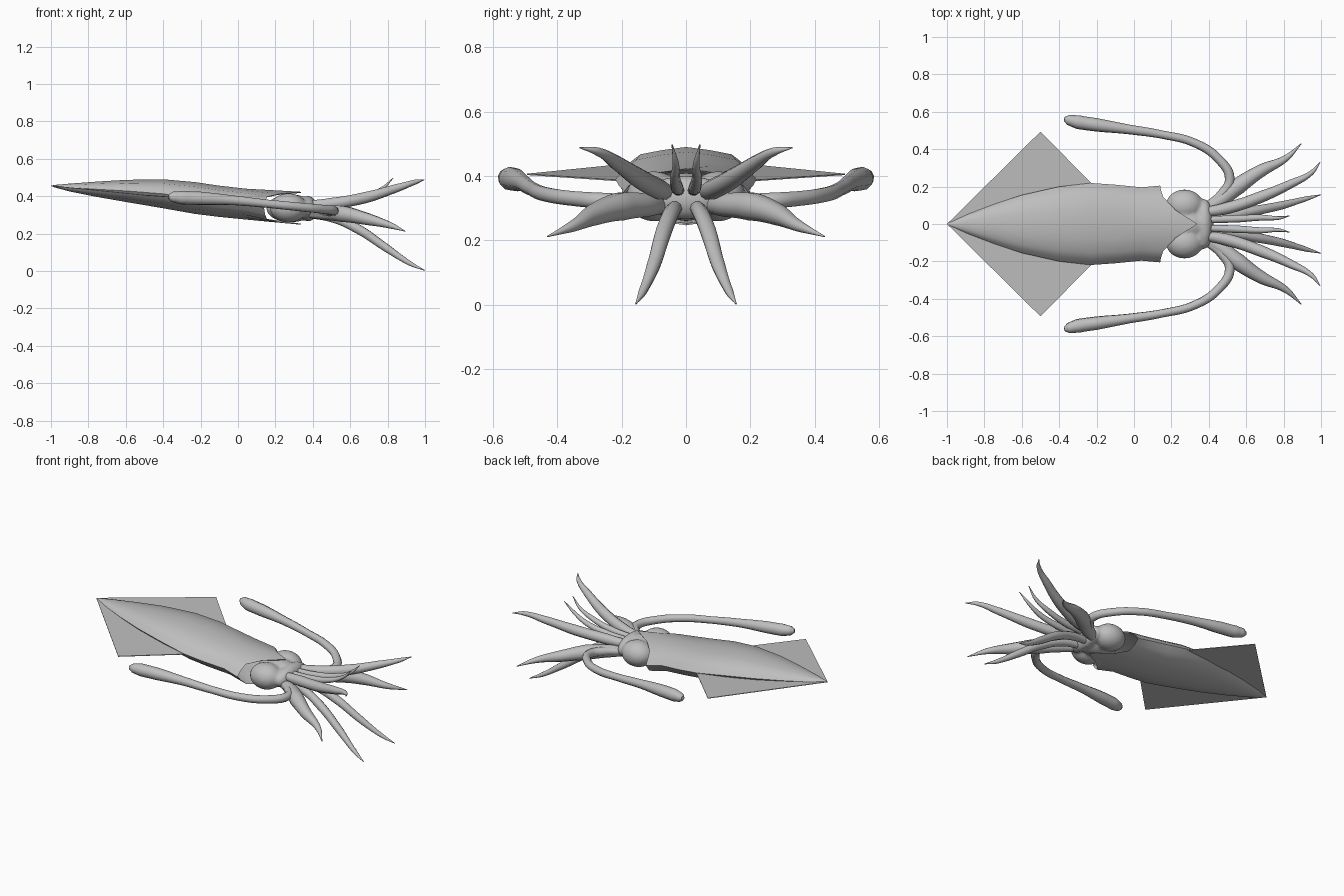
import bpy, bmesh, math

if "Cube" in bpy.data.objects:
    bpy.data.objects.remove(bpy.data.objects["Cube"])

grey = bpy.data.materials.new("squid grey")
grey.diffuse_color = (0.52, 0.52, 0.52, 1)
grey.use_nodes = True
grey.node_tree.nodes["Principled BSDF"].inputs["Base Color"].default_value = grey.diffuse_color


def finish(obj, angle=40):
    obj.data.materials.clear()
    obj.data.materials.append(grey)
    bpy.ops.object.select_all(action='DESELECT')
    obj.select_set(True)
    bpy.context.view_layer.objects.active = obj
    bpy.ops.object.convert(target='MESH')
    bpy.ops.object.shade_smooth_by_angle(angle=math.radians(angle))


def mesh_object(name, bm):
    bmesh.ops.recalc_face_normals(bm, faces=bm.faces)
    mesh = bpy.data.meshes.new(name)
    bm.to_mesh(mesh)
    bm.free()
    obj = bpy.data.objects.new(name, mesh)
    bpy.context.collection.objects.link(obj)
    return obj


# Mantle: rings along x (x, half width, top z, bottom z), open at the front
SIDES = 16
rows = [(-0.99, 0.006, 0.459, 0.449), (-0.9, 0.048, 0.467, 0.425),
        (-0.75, 0.105, 0.478, 0.395), (-0.6, 0.155, 0.487, 0.369),
        (-0.4, 0.2, 0.49, 0.335), (-0.23, 0.219, 0.475, 0.305),
        (-0.1, 0.21, 0.456, 0.289), (0.04, 0.196, 0.44, 0.275),
        (0.14, 0.205, 0.423, 0.247)]


def ring(bm, x, w, top, bot, lip=0.0):
    verts = []
    for i in range(SIDES):
        a = 2 * math.pi * i / SIDES
        k = 0.95 if i % 2 else 1.0
        s = abs(math.sin(a))
        px = x + lip * (0.03 * s ** 2 + 0.17 * s ** 14)
        verts.append(bm.verts.new((px, k * w * math.cos(a),
                                   (top + bot) / 2 + k * (top - bot) / 2 * math.sin(a))))
    return verts


bm = bmesh.new()
rings = [ring(bm, *r, lip=(1 if r is rows[-1] else 0)) for r in rows]
# inner wall of the opening, closed deep inside
rings.append(ring(bm, 0.135, 0.197, 0.417, 0.253, lip=1))
rings.append(ring(bm, 0.04, 0.186, 0.43, 0.285))
rings.append(ring(bm, -0.1, 0.12, 0.41, 0.32))
for a, b in zip(rings, rings[1:]):
    for i in range(SIDES):
        j = (i + 1) % SIDES
        bm.faces.new((a[i], a[j], b[j], b[i]))
bm.faces.new(rings[0])
bm.faces.new(rings[-1])
finish(mesh_object("mantle", bm), 50)

# Tail fin: one thin, slightly tilted diamond sheet
bm = bmesh.new()
outline = [(-1, 0, 0.455), (-0.5, -0.494, 0.405), (-0.225, -0.215, 0.386),
           (-0.225, 0.215, 0.386), (-0.5, 0.494, 0.405)]
layers = [[bm.verts.new((x, y, z + dz)) for x, y, z in outline] for dz in (-0.002, 0.002)]
for layer in layers:
    bm.faces.new((layer[0], layer[1], layer[4]))
    bm.faces.new((layer[1], layer[2], layer[3], layer[4]))
for i in range(5):
    j = (i + 1) % 5
    bm.faces.new((layers[0][i], layers[0][j], layers[1][j], layers[1][i]))
finish(mesh_object("tail_fin", bm), 20)

# Head: core, two eye bulges and a front collar fused into one smooth body
bm = bmesh.new()
blobs = [((0.28, 0, 0.335), (0.13, 0.09, 0.075)),
         ((0.27, 0.1, 0.337), (0.1, 0.085, 0.078)),
         ((0.27, -0.1, 0.337), (0.1, 0.085, 0.078)),
         ((0.375, 0, 0.333), (0.05, 0.135, 0.068))]
for centre, size in blobs:
    new = bmesh.ops.create_uvsphere(bm, u_segments=24, v_segments=16, radius=1)["verts"]
    bmesh.ops.scale(bm, vec=size, verts=new)
    bmesh.ops.translate(bm, vec=centre, verts=new)
head = mesh_object("head", bm)
fuse = head.modifiers.new("fuse", 'REMESH')
fuse.mode = 'VOXEL'
fuse.voxel_size = 0.01
soft = head.modifiers.new("soften", 'SMOOTH')
soft.iterations = 5
finish(head, 180)


# Arms and tentacles: tapered tubes through (x, y, z, radius), mirrored in y
def limb(name, points, side):
    curve = bpy.data.curves.new(name, 'CURVE')
    curve.dimensions = '3D'
    curve.bevel_depth = 1
    curve.bevel_resolution = 3
    curve.resolution_u = 6
    curve.use_fill_caps = True
    spline = curve.splines.new('BEZIER')
    spline.bezier_points.add(len(points) - 1)
    for p, (x, y, z, r) in zip(spline.bezier_points, points):
        p.co = (x, side * y, z)
        p.radius = r
        p.handle_left_type = p.handle_right_type = 'AUTO'
    obj = bpy.data.objects.new(name, curve)
    bpy.context.collection.objects.link(obj)
    finish(obj, 60)


limbs = {
    "top_arm": [(0.38, 0.022, 0.355, 0.018), (0.55, 0.028, 0.365, 0.02),
                (0.68, 0.034, 0.395, 0.016), (0.77, 0.032, 0.44, 0.01),
                (0.83, 0.043, 0.497, 0.002)],
    "upper_arm": [(0.36, 0.06, 0.35, 0.025), (0.5, 0.085, 0.36, 0.032),
                  (0.68, 0.145, 0.392, 0.031), (0.84, 0.215, 0.44, 0.023),
                  (0.95, 0.275, 0.476, 0.013), (0.995, 0.33, 0.488, 0.002)],
    "side_arm": [(0.36, 0.07, 0.31, 0.025), (0.46, 0.125, 0.31, 0.038),
                 (0.56, 0.205, 0.305, 0.045), (0.68, 0.285, 0.28, 0.034),
                 (0.81, 0.35, 0.245, 0.018), (0.895, 0.43, 0.212, 0.002)],
    "lower_arm": [(0.36, 0.03, 0.305, 0.022), (0.5, 0.045, 0.285, 0.025),
                  (0.64, 0.07, 0.225, 0.026), (0.79, 0.1, 0.125, 0.022),
                  (0.92, 0.135, 0.04, 0.013), (0.998, 0.156, 0.003, 0.002)],
    "tentacle": [(0.38, 0.09, 0.315, 0.02), (0.47, 0.16, 0.318, 0.026),
                 (0.512, 0.24, 0.322, 0.026), (0.45, 0.35, 0.33, 0.024),
                 (0.32, 0.435, 0.343, 0.023), (0.15, 0.478, 0.36, 0.022),
                 (-0.03, 0.506, 0.378, 0.026), (-0.2, 0.53, 0.388, 0.036),
                 (-0.3, 0.545, 0.392, 0.037), (-0.35, 0.557, 0.396, 0.028),
                 (-0.372, 0.563, 0.398, 0.012)],
}
for part, points in limbs.items():
    limb(part + "_left", points, 1)
    limb(part + "_right", points, -1)
